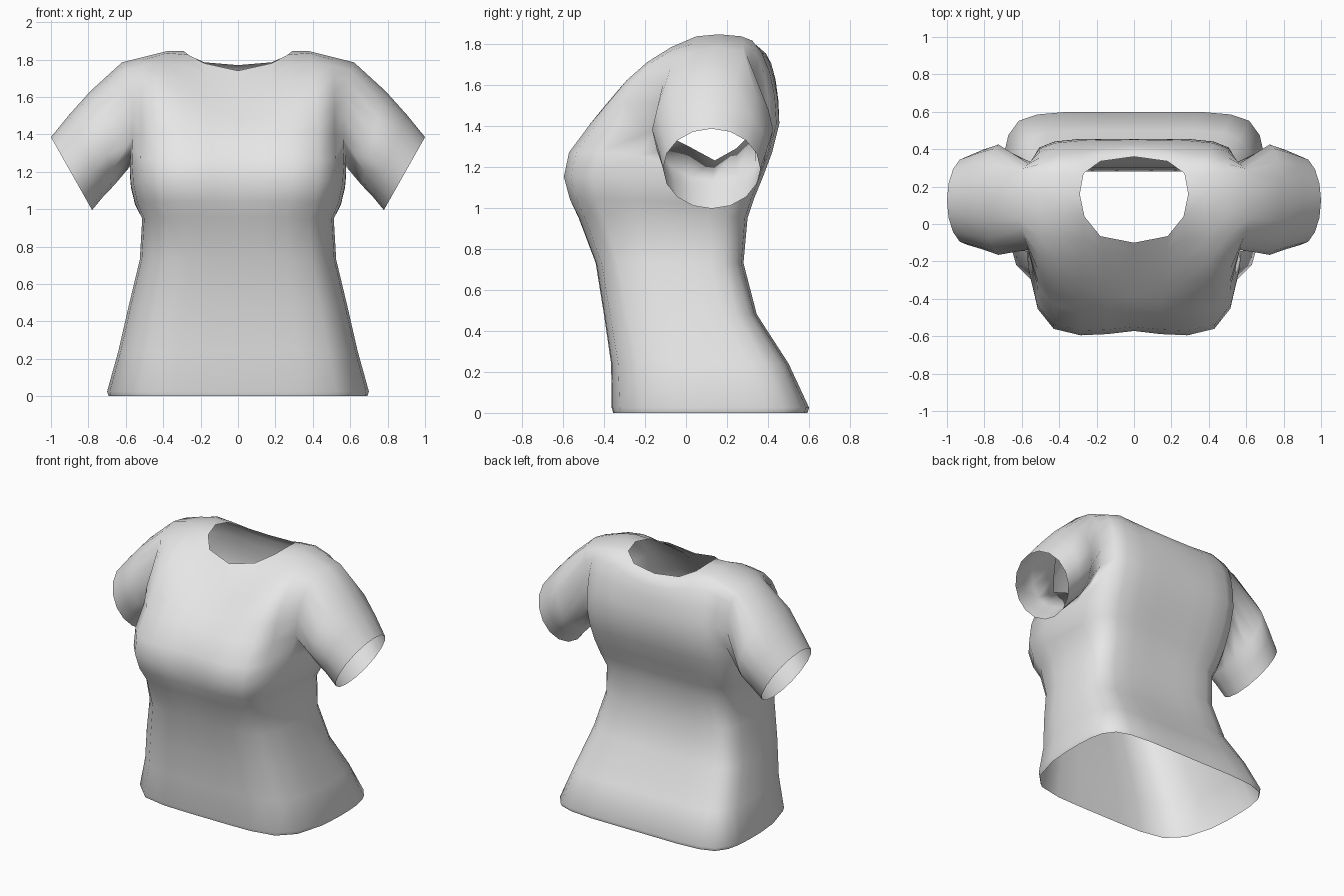
import bpy
import bmesh
from math import sin, cos, pi
from mathutils import Vector

default = bpy.data.objects.get("Cube")
if default:
    bpy.data.objects.remove(default, do_unlink=True)

# Half cross-section of the torso, front centre to back centre (width, depth)
SECTION = [(0, -1), (.25, -1), (.5, -.99), (.75, -.92), (.9, -.7), (.98, -.3),
           (1, .04), (1, .32), (.99, .55),
           (.96, .74), (.88, .9), (.74, .97), (.5, 1), (.25, 1), (0, 1)]
# How far each side point drops towards the armpit
DROP = {5: .03, 6: .11, 7: .18, 8: .12, 9: .03}
# Torso rings: height, half width, front, back, armpit drop, chest hollow
RINGS = [(0, .692, -.355, .592, 0, 0),
         (.025, .7, -.362, .6, 0, 0),
         (.24, .64, -.365, .5, 0, 0),
         (.48, .585, -.4, .345, 0, 0),
         (.73, .525, -.44, .28, 0, 0),
         (.95, .512, -.525, .3, 0, .005),
         (1.04, .55, -.57, .33, .1, .015),
         (1.15, .572, -.6, .375, .2, .028),
         (1.27, .578, -.575, .42, .5, .025),
         (1.41, .575, -.47, .455, 1, .01)]
# Shoulder columns: front, ridge and back points, and front roundness
SHOULDER = [((0, -.1, 1.74), None, (0, .36, 1.77), 0),
            ((.18, -.065, 1.78), None, (.18, .335, 1.785), .1),
            ((.265, .04, 1.825), (.29, .16, 1.845), (.27, .27, 1.825), .3),
            ((.38, .05, 1.835), (.38, .16, 1.845), (.38, .27, 1.835), .5),
            ((.5, .04, 1.8), (.5, .16, 1.815), (.5, .28, 1.8), .8),
            ((.62, .03, 1.76), (.62, .15, 1.785), (.62, .28, 1.76), 1)]
# Sleeve rings: centre, vector from centre to top, half depth
SLEEVE = [((.725, .13, 1.38), (.065, 0, .25), .295),
          ((.812, .13, 1.285), (.09, 0, .22), .265),
          ((.89, .125, 1.19), (.11, 0, .195), .237)]
STEPS = 5

bm = bmesh.new()


def torso_ring(z, width, front, back, drop, hollow):
    mid, depth = (front + back) / 2, (back - front) / 2
    ring = []
    for i, (u, v) in enumerate(SECTION):
        y = mid + depth * v + hollow * {0: 1, 1: .4}.get(i, 0)
        ring.append(bm.verts.new((width * u, y, z - drop * DROP.get(i, 0))))
    return ring


def rise(low, high, roundness):
    """Points between a chest or back point and the shoulder, bent outwards."""
    a, b = low.co, Vector(high)
    points = []
    for k in range(1, STEPS + 1):
        t = k / STEPS
        out = t + roundness * (1 - cos(t * pi / 2) - t)
        up = t + roundness * (sin(t * pi / 2) - t)
        points.append(bm.verts.new((a.x + (b.x - a.x) * out,
                                    a.y + (b.y - a.y) * out,
                                    a.z + (b.z - a.z) * up)))
    return points


def bridge(first, second, closed=False):
    count = len(first)
    for k in range(count if closed else count - 1):
        n = (k + 1) % count
        quad = (first[k], first[n], second[n], second[k])
        if None not in quad:
            bm.faces.new(quad)


# Torso from the hem to the armpits
rings = [torso_ring(*ring) for ring in RINGS]
for lower, upper in zip(rings, rings[1:]):
    bridge(lower, upper)

# Yoke over the shoulders, left open at the neck
top = rings[-1]
columns = []
for i, (front, ridge, back, roundness) in enumerate(SHOULDER):
    low_front, low_back = top[i], top[-1 - i]
    columns.append([low_front] + rise(low_front, front, roundness)
                   + [bm.verts.new(ridge) if ridge else None]
                   + rise(low_back, back, 1)[::-1] + [low_back])
for inner, outer in zip(columns, columns[1:]):
    bridge(inner, outer)

# Sleeve, grown from the armhole
loop = columns[-1] + [top[8], top[7], top[6]]
for centre, to_top, depth in SLEEVE:
    ring = []
    for k in range(len(loop)):
        a = (k - STEPS - 1) / len(loop) * 2 * pi
        ring.append(bm.verts.new(Vector(centre) + Vector(to_top) * cos(a)
                                 + Vector((0, depth * sin(a), 0))))
    bridge(loop, ring, closed=True)
    loop = ring

# Outward normals
bmesh.ops.recalc_face_normals(bm, faces=bm.faces)
bm.normal_update()
chest = next(f for f in bm.faces if rings[4][0] in f.verts)
if chest.normal.y > 0:
    bmesh.ops.reverse_faces(bm, faces=bm.faces)

mesh = bpy.data.meshes.new("shirt")
bm.to_mesh(mesh)
bm.free()
shirt = bpy.data.objects.new("shirt", mesh)
bpy.context.collection.objects.link(shirt)

# Plain grey cloth
cloth = bpy.data.materials.new("grey_cloth")
cloth.use_nodes = True
cloth.diffuse_color = (.8, .8, .8, 1)
cloth.node_tree.nodes["Principled BSDF"].inputs["Base Color"].default_value = (.8, .8, .8, 1)
mesh.materials.append(cloth)

# Smooth shading and the other half
for face in mesh.polygons:
    face.use_smooth = True
mirror = shirt.modifiers.new("other_half", 'MIRROR')
mirror.use_axis[0] = True
mirror.use_clip = True
